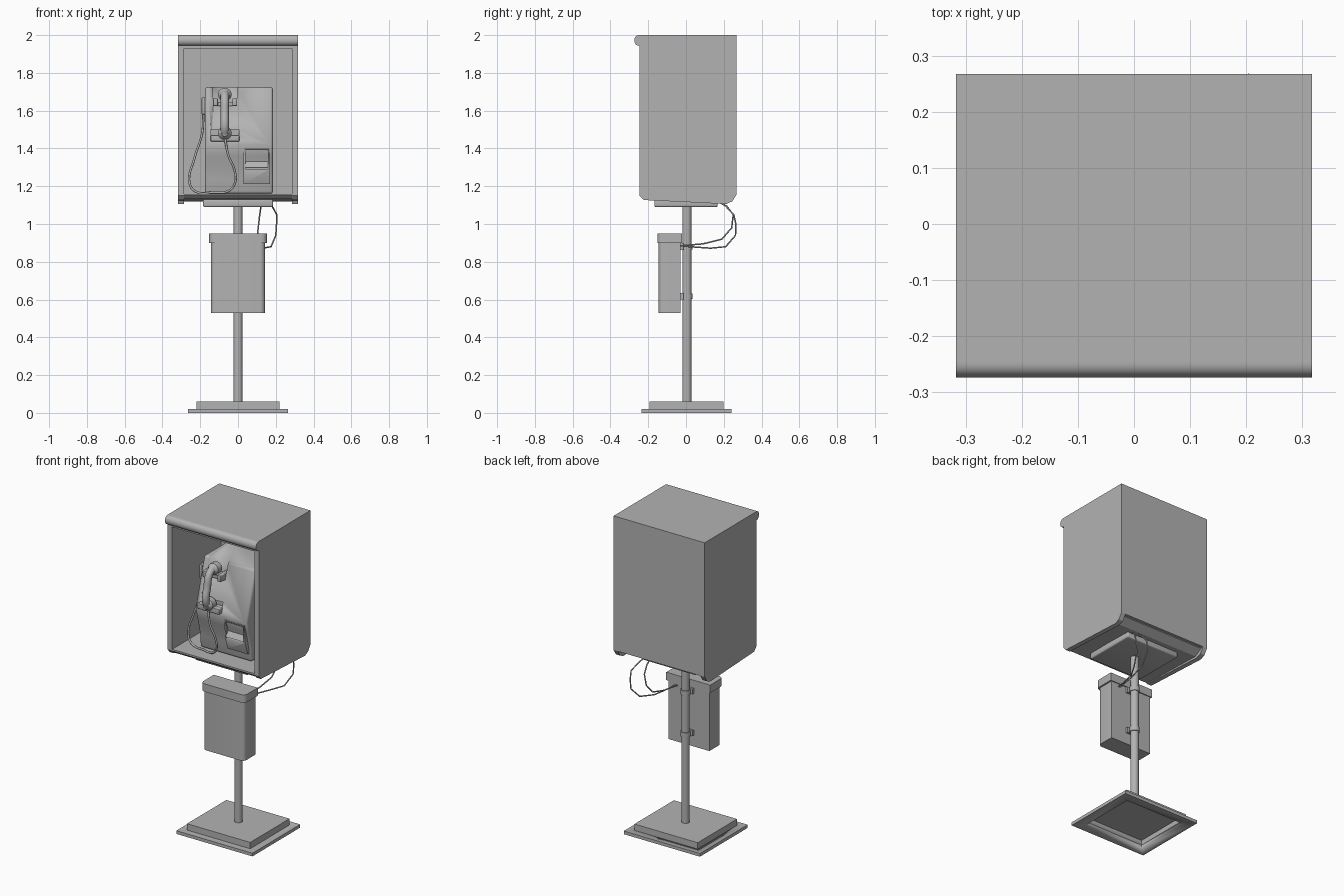
import bpy, bmesh, math
from mathutils import Vector

cube = bpy.data.objects.get("Cube")
if cube:
    bpy.data.objects.remove(cube, do_unlink=True)

grey = bpy.data.materials.new("plain_grey")
grey.use_nodes = True
grey.diffuse_color = (0.45, 0.45, 0.45, 1)
grey.node_tree.nodes["Principled BSDF"].inputs["Base Color"].default_value = (0.45, 0.45, 0.45, 1)


def activate(ob):
    bpy.ops.object.select_all(action='DESELECT')
    ob.select_set(True)
    bpy.context.view_layer.objects.active = ob


def finish(name, bm, bevel=0.0, segments=3):
    bmesh.ops.recalc_face_normals(bm, faces=bm.faces)
    mesh = bpy.data.meshes.new(name)
    bm.to_mesh(mesh)
    bm.free()
    ob = bpy.data.objects.new(name, mesh)
    bpy.context.collection.objects.link(ob)
    mesh.materials.append(grey)
    activate(ob)
    if bevel:
        mod = ob.modifiers.new("round", 'BEVEL')
        mod.width, mod.segments = bevel, segments
        mod.limit_method, mod.angle_limit = 'ANGLE', math.radians(60)
        bpy.ops.object.modifier_apply(modifier=mod.name)
    bpy.ops.object.shade_smooth_by_angle(angle=math.radians(32))
    return ob


def prism(name, profile, lo, hi, axis='x', bevel=0.0):
    """Extrude a (y, z) outline along x, or an (x, y) outline along z."""
    bm = bmesh.new()
    place = (lambda p, t: (t, *p)) if axis == 'x' else (lambda p, t: (*p, t))
    face = bm.faces.new([bm.verts.new(place(p, lo)) for p in profile])
    out = bmesh.ops.extrude_face_region(bm, geom=[face])
    step = Vector(place((0, 0), hi - lo))
    bmesh.ops.translate(bm, vec=step, verts=[v for v in out["geom"] if isinstance(v, bmesh.types.BMVert)])
    return finish(name, bm, bevel)


def box(name, x, y, z, bevel=0.0):
    return prism(name, [(y[0], z[0]), (y[1], z[0]), (y[1], z[1]), (y[0], z[1])], *x, bevel=bevel)


def cut(ob, *cutters):
    for cutter in cutters:
        mod = ob.modifiers.new("cut", 'BOOLEAN')
        mod.operation, mod.object, mod.solver = 'DIFFERENCE', cutter, 'EXACT'
        activate(ob)
        bpy.ops.object.modifier_apply(modifier=mod.name)
        bpy.data.objects.remove(cutter, do_unlink=True)


def rod(name, a, b, r, r2=None, sides=24):
    a, b = Vector(a), Vector(b)
    bm = bmesh.new()
    bmesh.ops.create_cone(bm, cap_ends=True, segments=sides, radius1=r,
                          radius2=r if r2 is None else r2, depth=(b - a).length)
    bm.transform((b - a).to_track_quat('Z', 'Y').to_matrix().to_4x4())
    bmesh.ops.translate(bm, vec=(a + b) / 2, verts=bm.verts)
    return finish(name, bm)


def tube(name, points, r, smooth=True):
    curve = bpy.data.curves.new(name, 'CURVE')
    curve.dimensions, curve.bevel_depth, curve.bevel_resolution = '3D', r, 3
    curve.use_fill_caps, curve.resolution_u = True, 6
    spline = curve.splines.new('BEZIER' if smooth else 'POLY')
    pts = spline.bezier_points if smooth else spline.points
    pts.add(len(points) - 1)
    for p, co in zip(pts, points):
        if smooth:
            p.co, p.handle_left_type, p.handle_right_type = co, 'AUTO', 'AUTO'
        else:
            p.co = (*co, 1)
    ob = bpy.data.objects.new(name, curve)
    bpy.context.collection.objects.link(ob)
    curve.materials.append(grey)
    activate(ob)
    bpy.ops.object.convert(target='MESH')
    bpy.ops.object.shade_smooth_by_angle(angle=math.radians(60))


# Base: hollow flange and raised plinth, open underneath
flange = box("base_flange", (-.265, .265), (-.235, .24), (0, .02))
cut(flange, box("cutter", (-.205, .205), (-.178, .183), (-.1, .1)))
plinth = box("base_plinth", (-.22, .22), (-.193, .198), (.018, .06))
cut(plinth, box("cutter", (-.205, .205), (-.178, .183), (-.1, .05)))
rod("post", (0, .005, .05), (0, .005, 1.1), .024)

# Hood: two side walls, back, roof, floor and rounded brow
side = [(-.246, 2), (-.246, 1.15), (-.225, 1.127), (.214, 1.106), (.245, 1.12), (.267, 1.155), (.267, 2)]
for name, x in (("hood_right_wall", -.317), ("hood_left_wall", .287)):
    prism(name, side, x, x + .03)
box("hood_back", (-.287, .287), (.24, .267), (1.155, 2))
box("hood_roof", (-.287, .287), (-.246, .24), (1.93, 2))
prism("hood_floor", [(-.246, 1.16), (-.246, 1.15), (-.225, 1.132), (.2, 1.12), (.25, 1.15), (.25, 1.16)],
      -.287, .287)
brow = [(-.24, 2)] + [(-.25 - .024 * math.sin(a), 1.972 + .028 * math.cos(a))
                      for a in [math.pi * i / 10 for i in range(11)]] + [(-.24, 1.944)]
prism("hood_brow", brow, -.317, .317)
box("mounting_plate", (-.185, .185), (-.167, .167), (1.09, 1.13), .008)

# Telephone body with handset recess and coin return
body = prism("phone_body", [(.245, 1.725), (-.09, 1.725), (-.18, 1.42), (-.164, 1.36), (-.148, 1.3),
                            (-.135, 1.24), (-.128, 1.16), (.245, 1.16)], -.175, .185, bevel=.014)
cut(body, box("cutter", (-.132, -.005), (-.4, -.075), (1.625, 1.8)),
    box("cutter", (-.142, .005), (-.4, -.145), (1.47, 1.5)))
coin = prism("coin_return", [(-.178, 1.405), (-.172, 1.29), (-.145, 1.212), (-.1, 1.212), (-.1, 1.405)], .03, .17)
cut(coin, box("cutter", (.04, .16), (-.3, -.15), (1.29, 1.395)))
prism("coin_flap", [(-.178, 1.3), (-.15, 1.34), (-.14, 1.3)], .04, .16)

# Handset cradles
box("upper_cradle", (-.132, -.005), (-.135, -.07), (1.625, 1.645))
for name, x in (("cradle_right_prong", -.132), ("cradle_left_prong", -.03)):
    box(name, (x, x + .025), (-.165, -.07), (1.625, 1.665), .004)
box("lower_cradle", (-.145, .008), (-.2, -.14), (1.437, 1.47), .004)

# Handset
HX = -.07
tube("handset_grip", [(HX, -.15, 1.695), (HX, -.187, 1.665), (HX, -.207, 1.59),
                      (HX, -.222, 1.52), (HX, -.205, 1.475)], .022)
for name, y, z in (("handset_earpiece", -.135, 1.685), ("handset_mouthpiece", -.19, 1.482)):
    rod(name, (HX, y + .025, z), (HX, y - .012, z), .036)
    rod(name + "_cap", (HX, y - .012, z), (HX, y - .035, z), .036, .018)

# Handset cord and its socket
box("cord_socket", (-.192, -.174), (-.11, -.06), (1.58, 1.67), .004)
tube("handset_cord", [(HX, -.2, 1.46), (-.05, -.205, 1.36), (-.02, -.2, 1.29), (-.015, -.19, 1.22),
                      (-.05, -.175, 1.175), (-.13, -.16, 1.167), (-.22, -.14, 1.17), (-.255, -.13, 1.21),
                      (-.23, -.11, 1.35), (-.19, -.09, 1.48), (-.183, -.085, 1.585)], .006)


# Directory box hung on the post, front corners rounded
def rounded_front(hx, y0, y1, r):
    pts = [(hx, y1), (-hx, y1)]
    for sx, angles in ((-1, range(0, 91, 18)), (1, range(90, -1, -18))):
        for a in map(math.radians, angles):
            pts.append((sx * (hx - r + r * math.cos(a)), y0 + r - r * math.sin(a)))
    return pts


prism("directory_box", rounded_front(.143, -.145, -.028, .025), .53, .93, 'z')
prism("directory_lid", rounded_front(.153, -.152, -.022, .028), .9, .95, 'z')
for name, z in (("lower_clamp", .617), ("upper_clamp", .88)):
    box(name + "_bracket", (-.035, .035), (-.032, -.014), (z - .017, z + .017))
    rod(name + "_band", (0, .005, z - .015), (0, .005, z + .015), .029)

# Loose cables between hood and box
tube("outer_cable", [(.16, .17, 1.12), (.18, .21, 1.095), (.205, .253, 1.05), (.204, .264, 1.0), (.2, .262, .94),
                     (.175, .21, .88), (.13, .13, .872), (.1, .02, .88), (.09, -.03, .885)], .004, False)
tube("inner_cable", [(.126, .17, 1.12), (.122, .215, 1.095), (.115, .25, 1.05), (.107, .242, .98),
                     (.1, .19, .92), (.09, .09, .895), (.08, -.03, .885)], .004, False)
